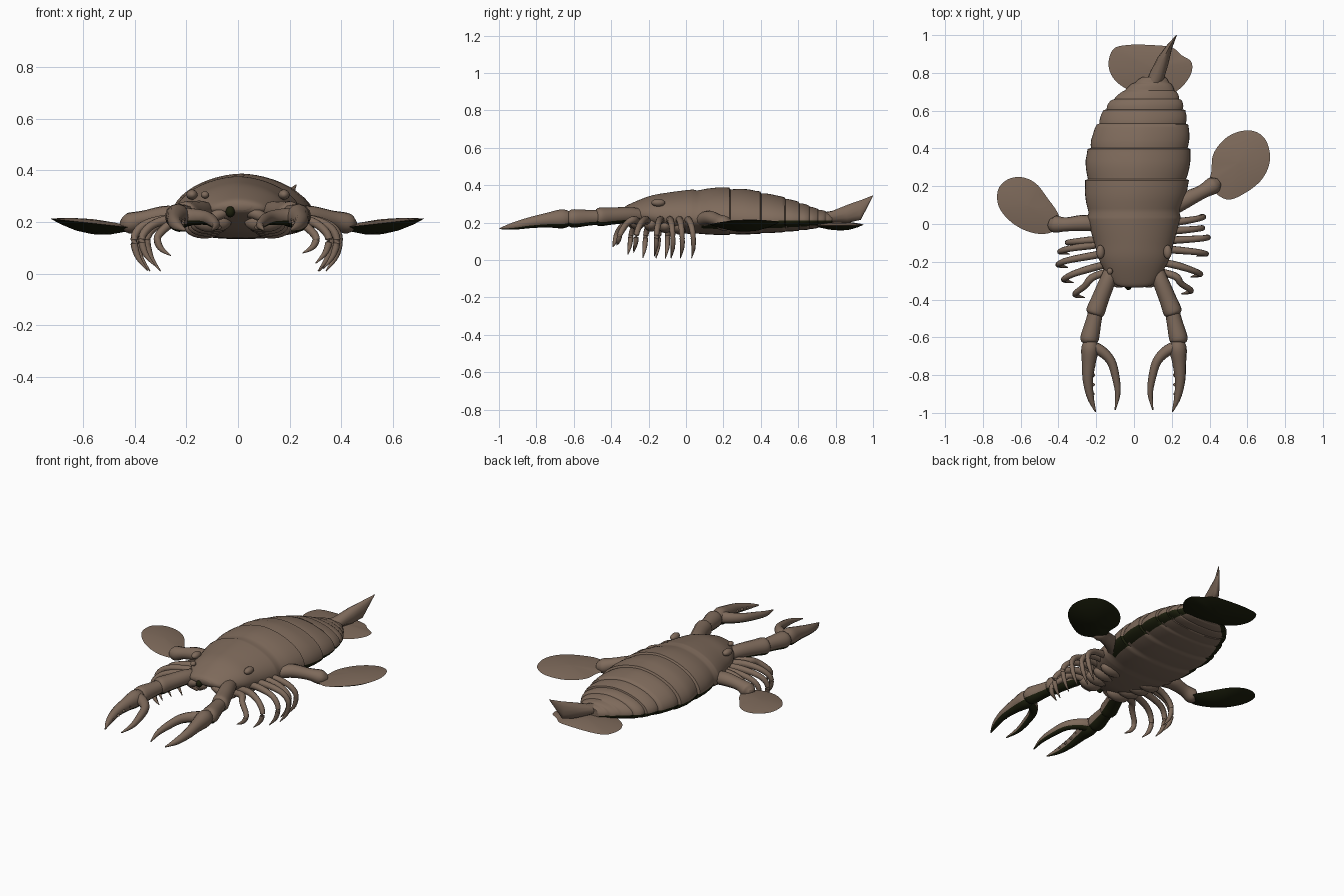
import bpy, bmesh, math
from mathutils import Vector

if "Cube" in bpy.data.objects:
    bpy.data.objects.remove(bpy.data.objects["Cube"])


def material(name, rgb):
    mat = bpy.data.materials.new(name)
    mat.use_nodes = True
    mat.diffuse_color = (*rgb, 1)
    shader = next(n for n in mat.node_tree.nodes if n.type == "BSDF_PRINCIPLED")
    shader.inputs["Base Color"].default_value = (*rgb, 1)
    shader.inputs["Roughness"].default_value = 0.7
    return mat


SHELL = material("brown shell", (0.21, 0.145, 0.105))
UNDER = material("dark olive underside", (0.012, 0.014, 0.004))


# Colour rules: each tells whether a face is dark
def all_brown(face):
    return False


def all_dark(face):
    return True


def dark_below(face):
    return face.normal.z < -0.4


def finish(name, bm, rule=all_brown):
    """Turn a bmesh into a smooth object coloured by a face rule."""
    bmesh.ops.recalc_face_normals(bm, faces=bm.faces)
    if bm.calc_volume(signed=True) < 0:
        bmesh.ops.reverse_faces(bm, faces=bm.faces)
    bm.normal_update()
    for face in bm.faces:
        face.material_index = int(rule(face))
    mesh = bpy.data.meshes.new(name)
    bm.to_mesh(mesh)
    bm.free()
    mesh.materials.append(SHELL)
    mesh.materials.append(UNDER)
    obj = bpy.data.objects.new(name, mesh)
    bpy.context.collection.objects.link(obj)
    bpy.ops.object.select_all(action="DESELECT")
    obj.select_set(True)
    bpy.context.view_layer.objects.active = obj
    bpy.ops.object.shade_smooth_by_angle(angle=math.radians(50))


def loft(name, rings, rule=all_brown):
    """Skin closed rings of equal length and cap both ends."""
    bm = bmesh.new()
    loops = [[bm.verts.new(p) for p in ring] for ring in rings]
    n = len(loops[0])
    for a, b in zip(loops, loops[1:]):
        for i in range(n):
            j = (i + 1) % n
            bm.faces.new((a[i], a[j], b[j], b[i]))
    bm.faces.new(loops[0][::-1])
    bm.faces.new(loops[-1])
    finish(name, bm, rule)


def spline(points, steps, closed=False):
    """Catmull-Rom curve through points of any dimension."""
    pts = [Vector(p) for p in points]
    n = len(pts)

    def at(i):
        return pts[i % n] if closed else pts[max(0, min(n - 1, i))]
    out = []
    for i in range(n if closed else n - 1):
        a, b, c, d = (at(i + k) for k in (-1, 0, 1, 2))
        for s in range(steps):
            t = s / steps
            out.append(b + (c - a) * (t / 2) + (a * 2 - b * 5 + c * 4 - d) * (t * t / 2)
                       + (b * 3 - a - c * 3 + d) * (t ** 3 / 2))
    return out if closed else out + [pts[-1]]


def tube(name, points, side=1, flat=1, rule=all_brown, sides=12):
    """Round tube through (x, y, z, radius) points, mirrored by side."""
    path = spline([(x * side, y, z, r) for x, y, z, r in points], 5)
    rings = []
    for i, p in enumerate(path):
        ahead, behind = path[min(i + 1, len(path) - 1)], path[max(i - 1, 0)]
        tangent = (ahead - behind).xyz.normalized()
        across = tangent.cross(Vector((0.05, 0.1, 1))).normalized()
        up = across.cross(tangent)
        r = max(p.w, 0.002)
        rings.append([p.xyz + across * r * math.cos(a) + up * r * flat * math.sin(a)
                      for a in (2 * math.pi * k / sides for k in range(sides))])
    loft(name, rings, rule)


def blob(name, centre, size, rule=all_brown):
    bm = bmesh.new()
    bmesh.ops.create_uvsphere(bm, u_segments=16, v_segments=10, radius=1)
    for v in bm.verts:
        v.co = Vector(centre) + v.co * Vector(size)
    finish(name, bm, rule)


def blade(name, outline, z, depth, tilt):
    """Thin lens-shaped plate with a dark convex underside."""
    edge = spline(outline, 5, closed=True)
    mid = sum(edge, Vector((0, 0))) / len(edge)
    rings = []
    for s, bulge in [(0.05, 0.016), (0.5, 0.016), (0.85, 0.016), (1, 0),
                     (0.94, -depth), (0.75, -depth), (0.4, -depth), (0.05, -depth)]:
        ring = []
        for p in edge:
            q = mid.lerp(p, s)
            ring.append((q.x, q.y, z + tilt * (q.x - mid.x) + bulge * (1 - s * s)))
        rings.append(ring)
    loft(name, rings, lambda face: face.normal.z < 0)


# Body: (y, centre x, half width, top, rim, bottom), stepped into plates
profile = spline([
    (-0.335, 0, 0.05, 0.275, 0.26, 0.245), (-0.31, 0, 0.11, 0.295, 0.25, 0.225),
    (-0.2, 0, 0.18, 0.34, 0.24, 0.17), (-0.1, 0, 0.21, 0.36, 0.23, 0.15),
    (0.05, 0, 0.25, 0.378, 0.22, 0.138), (0.22, 0.015, 0.272, 0.386, 0.215, 0.135),
    (0.38, 0.025, 0.272, 0.368, 0.21, 0.14), (0.53, 0.045, 0.24, 0.333, 0.21, 0.15),
    (0.63, 0.06, 0.2, 0.3, 0.21, 0.16), (0.7, 0.08, 0.145, 0.275, 0.21, 0.17),
    (0.78, 0.105, 0.06, 0.25, 0.21, 0.185)], 12)


def station(y):
    return min(profile, key=lambda p: abs(p[0] - y))


def section(y, grow):
    cx, half, top, rim, low = station(y)[1:]
    ring = []
    for k in range(48):
        a = 2 * math.pi * k / 48
        c, s = math.cos(a), math.sin(a)
        # Roof-like dome above the rim, fuller belly below
        width = half * math.copysign(abs(c) ** (1.15 if s > 0 else 0.85), c) * grow
        height = (top - rim if s > 0 else rim - low) * s
        ring.append((cx + width, y, rim + height * grow))
    return ring


def dark_rim(face):
    """Overhanging plate edges are dark underneath, behind the head."""
    centre = face.calc_center_median()
    cx, half = station(centre.y)[1:3]
    return centre.y > 0.1 and face.normal.z < 0 and abs(centre.x - cx) > half * 0.83


rings = [section(p[0], 1) for p in profile if p[0] < 0.04]
cuts = [0.055, 0.235, 0.4, 0.53, 0.605, 0.66, 0.705, 0.745, 0.78]
for start, end in zip(cuts, cuts[1:]):
    for t in (0.02, 0.15, 0.35, 0.6, 0.85, 0.98):
        swell = 0.95 + 0.06 * math.sin(math.pi * min(t * 0.75, 0.6))
        rings.append(section(start + (end - start) * t, swell))
loft("segmented_body", rings, dark_rim)

# Head bump and mouth opening
blob("head_bump", (-0.128, -0.25, 0.305), (0.016, 0.018, 0.014))
blob("mouth", (-0.03, -0.33, 0.24), (0.018, 0.02, 0.022), all_dark)

for side, label in ((1, "left"), (-1, "right")):
    blob(label + "_eye", (side * 0.178, -0.148, 0.306), (0.022, 0.037, 0.02))

    # Mouth feelers and leg bases below the head
    tube(label + "_mouth_feeler", [(0.03, -0.25, 0.23, 0.02), (0.06, -0.31, 0.235, 0.022),
                                   (0.1, -0.31, 0.21, 0.02), (0.07, -0.29, 0.175, 0.008)], side)
    for i in range(4):
        blob(label + "_leg_base", (side * (0.1 + i * 0.01), -0.26 + i * 0.075, 0.2 - i * 0.008),
             (0.075, 0.04, 0.04))

    # Pincer arm in two overlapping segments
    tube(label + "_upper_arm", [(0.11, -0.22, 0.235, 0.035), (0.14, -0.3, 0.24, 0.042),
                                (0.18, -0.4, 0.235, 0.046), (0.205, -0.465, 0.23, 0.049),
                                (0.212, -0.485, 0.23, 0.03)], side, rule=dark_below)
    tube(label + "_forearm", [(0.2, -0.45, 0.228, 0.038), (0.215, -0.52, 0.226, 0.042),
                              (0.235, -0.605, 0.222, 0.049), (0.238, -0.63, 0.222, 0.035)],
         side, rule=dark_below)
    # Claw with a thick outer finger and a curved inner finger
    tube(label + "_outer_finger", [(0.23, -0.61, 0.222, 0.03), (0.233, -0.66, 0.22, 0.046),
                                   (0.24, -0.74, 0.213, 0.036), (0.244, -0.83, 0.2, 0.027),
                                   (0.23, -0.92, 0.182, 0.018), (0.203, -0.995, 0.168, 0.003)],
         side, 1.1, dark_below)
    tube(label + "_inner_finger", [(0.225, -0.65, 0.22, 0.034), (0.17, -0.675, 0.22, 0.029),
                                   (0.12, -0.73, 0.215, 0.024), (0.095, -0.82, 0.2, 0.02),
                                   (0.086, -0.9, 0.185, 0.014), (0.1, -0.985, 0.17, 0.003)],
         side, 1.1, dark_below)
    for i in range(4):
        blob(label + "_claw_tooth", (side * (0.217 + i * 0.002), -0.75 - i * 0.05, 0.21 - i * 0.008),
             (0.014, 0.01, 0.008))

# Walking legs, posed differently on each side: root y, tip y, reach, foot height
legs = {"left": [(-0.25, -0.36, 0.31, 0.08), (-0.2, -0.27, 0.36, 0.04), (-0.13, -0.16, 0.39, 0.02),
                 (-0.09, -0.07, 0.4, 0.01), (-0.04, -0.02, 0.37, 0.01), (0, 0.04, 0.375, 0.01)],
        "right": [(-0.25, -0.38, 0.32, 0.07), (-0.21, -0.3, 0.38, 0.03),
                  (-0.15, -0.22, 0.41, 0.012), (-0.1, -0.15, 0.4, 0.01), (-0.08, -0.1, 0.36, 0.01)]}
for side, label in ((1, "left"), (-1, "right")):
    for i, (root, tip, reach, foot) in enumerate(legs[label]):
        span = tip - root
        tube(f"{label}_leg_{i + 1}", [
            (0.13, root, 0.2, 0.018), (0.22, root + span * 0.25, 0.215, 0.02),
            (reach - 0.06, root + span * 0.6, 0.195, 0.017),
            (reach - 0.01, root + span * 0.9, 0.145, 0.015),
            (reach - 0.02, tip, (0.15 + foot) / 2 - 0.01, 0.012),
            (reach - 0.06, tip - 0.01, foot, 0.002)], side, sides=10)

# Swimming arms and paddles, posed differently on each side
tube("right_paddle_arm", [(-0.17, 0.0, 0.21, 0.04), (-0.27, 0.005, 0.225, 0.043),
                          (-0.36, -0.002, 0.212, 0.037), (-0.42, 0, 0.195, 0.045),
                          (-0.45, 0.01, 0.19, 0.02)], flat=0.9)
tube("left_paddle_arm", [(0.18, 0.07, 0.21, 0.04), (0.27, 0.125, 0.225, 0.043),
                         (0.36, 0.17, 0.212, 0.037), (0.42, 0.205, 0.195, 0.045),
                         (0.45, 0.225, 0.19, 0.02)], flat=0.9)
blade("right_paddle", [(-0.4, -0.02), (-0.47, -0.052), (-0.56, -0.04), (-0.65, 0.01),
                       (-0.715, 0.09), (-0.72, 0.18), (-0.67, 0.235), (-0.595, 0.248),
                       (-0.52, 0.215), (-0.46, 0.14), (-0.4, 0.05)], 0.195, 0.042, -0.11)
blade("left_paddle", [(0.4, 0.2), (0.49, 0.13), (0.59, 0.165), (0.68, 0.24), (0.72, 0.34),
                      (0.7, 0.44), (0.64, 0.49), (0.56, 0.49), (0.48, 0.45),
                      (0.42, 0.37), (0.41, 0.28)], 0.195, 0.042, 0.11)

# Tail fan
blade("tail_fan", [(-0.01, 0.7), (-0.1, 0.76), (-0.135, 0.84), (-0.11, 0.925), (-0.03, 0.948),
                   (0.1, 0.947), (0.2, 0.935), (0.25, 0.895), (0.305, 0.855), (0.295, 0.78),
                   (0.22, 0.7), (0.1, 0.67)], 0.188, 0.03, -0.02)

# Raised tail spike: a tall thin wedge sweeping up and back
spike = []
for x, y, low, high, half in [(0.095, 0.73, 0.2, 0.255, 0.03), (0.12, 0.78, 0.2, 0.262, 0.038),
                              (0.155, 0.87, 0.2, 0.298, 0.03), (0.185, 0.935, 0.215, 0.32, 0.016),
                              (0.225, 1.0, 0.342, 0.346, 0.002)]:
    mid = (low + high) / 2
    spike.append([(x + half * math.cos(a), y - half * 0.4 * math.cos(a),
                   mid + (high - low) / 2 * math.sin(a))
                  for a in (math.pi * k / 6 for k in range(12))])
loft("tail_spike", spike)
